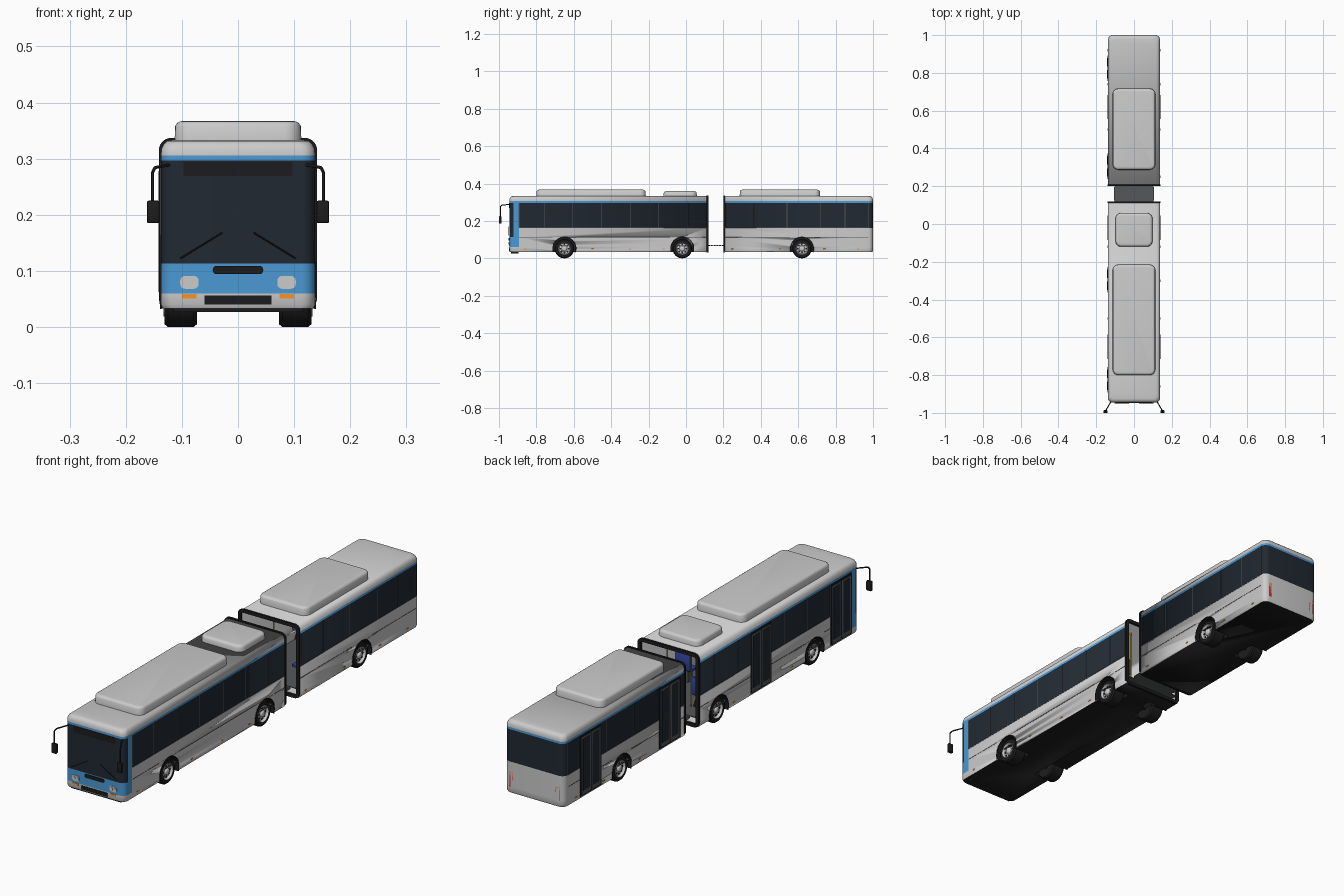
import bpy, bmesh
from math import sin, cos, pi, radians
from mathutils import Vector, Matrix

if "Cube" in bpy.data.objects:
    bpy.data.objects.remove(bpy.data.objects["Cube"])


def material(name, r, g, b):
    m = bpy.data.materials.new(name)
    m.diffuse_color = (r, g, b, 1)
    m.use_nodes = True
    m.node_tree.nodes["Principled BSDF"].inputs["Base Color"].default_value = m.diffuse_color
    return m


GREY = material("panel_grey", 0.55, 0.55, 0.55)
BLUE = material("blue", 0.07, 0.32, 0.66)
GLASS = material("glass", 0.015, 0.022, 0.032)
BLACK = material("black", 0.012, 0.012, 0.013)
WHITE = material("lining", 0.75, 0.75, 0.75)
TRIM = material("trim", 0.09, 0.095, 0.1)
SILVER = material("silver", 0.6, 0.6, 0.62)
ORANGE = material("orange", 0.9, 0.3, 0.02)
RED = material("red", 0.6, 0.03, 0.02)
SEAT = material("seat_blue", 0.03, 0.06, 0.35)
YELLOW = material("yellow", 0.8, 0.6, 0.05)


def finish(name, bm, mats, smooth=True):
    bmesh.ops.recalc_face_normals(bm, faces=bm.faces)
    me = bpy.data.meshes.new(name)
    bm.to_mesh(me)
    bm.free()
    ob = bpy.data.objects.new(name, me)
    bpy.context.collection.objects.link(ob)
    for m in mats:
        me.materials.append(m)
    if smooth:
        bpy.ops.object.select_all(action='DESELECT')
        bpy.context.view_layer.objects.active = ob
        ob.select_set(True)
        bpy.ops.object.shade_smooth_by_angle(angle=radians(38))
    return ob


def loft(name, rings, mats, wrap=True, cap0=False, cap1=False, loop=False, paint=None, skip=()):
    """Skin a list of point rings; paint(level, segment) picks a material slot."""
    bm = bmesh.new()
    vs = [[bm.verts.new(p) for p in r] for r in rings]
    n = len(rings[0])
    for j in range(len(vs) if loop else len(vs) - 1):
        a, b = vs[j], vs[(j + 1) % len(vs)]
        for i in range(n if wrap else n - 1):
            if i not in skip:
                k = (i + 1) % n
                f = bm.faces.new((a[i], a[k], b[k], b[i]))
                f.material_index = paint(j, i) if paint else 0
    if cap0:
        bm.faces.new(vs[0]).material_index = 3 if paint else 0
    if cap1:
        bm.faces.new(vs[-1])
    return finish(name, bm, mats)


def box(name, c, size, mat, bevel=0.0):
    bm = bmesh.new()
    bmesh.ops.create_cube(bm, size=1, matrix=Matrix.Translation(c) @ Matrix.Diagonal((*size, 1)))
    if bevel:
        bmesh.ops.bevel(bm, geom=bm.edges[:], offset=bevel, segments=2, affect='EDGES', profile=0.5)
    return finish(name, bm, [mat], bool(bevel))


def rod(name, a, b, r, mat, seg=12):
    a, b = Vector(a), Vector(b)
    bm = bmesh.new()
    rot = (b - a).to_track_quat('Z', 'Y').to_matrix().to_4x4()
    bmesh.ops.create_cone(bm, cap_ends=True, segments=seg, radius1=r, radius2=r, depth=(b - a).length,
                          matrix=Matrix.Translation((a + b) / 2) @ rot)
    return finish(name, bm, [mat])


def round_rect(x0, x1, y0, y1, r, n=6):
    pts = []
    for q, (cx, cy) in enumerate(((x1 - r, y1 - r), (x0 + r, y1 - r), (x0 + r, y0 + r), (x1 - r, y0 + r))):
        for k in range(n + 1):
            a = (q + k / n) * pi / 2
            pts.append((cx + r * cos(a), cy + r * sin(a)))
    return pts


def circle_x(x, y, z, r, a0=0.0, a1=2 * pi, n=40):
    return [(x, y + r * cos(a0 + (a1 - a0) * k / n), z + r * sin(a0 + (a1 - a0) * k / n)) for k in range(n)]


# Body shells: plan outline stacked along a height profile, open at the joint
LEVELS = [(0.033, 0.003), (0.04, 0), (0.06, 0), (0.113, 0), (0.163, 0), (0.297, 0), (0.306, 0),
          (0.317, 0.001), (0.326, 0.005), (0.331, 0.011), (0.333, 0.02)]
HW, N, AXLE_Z = 0.1375, 6, 0.052


def body(name, joint, end, s):
    rings = []
    for z, i in LEVELS:
        w, e, r = HW - i, end - s * i, 0.024
        left = [(-w, joint), (-w, end - s * 0.052)]
        left += [(-w + r - r * cos(k / N * pi / 2), e - s * r * (1 - sin(k / N * pi / 2))) for k in range(N + 1)]
        ring = [(w, joint)] + left + [(-x, y) for x, y in reversed(left[1:])]
        rings.append([(x, y, z) for x, y in ring])
    last = len(rings[0]) - 1

    def paint(j, i):
        side, pillar = i in (1, last), i in (2, last - 1)
        nose = s < 0 and not side
        if j == 5:
            return 1
        if j == 4 or (j == 3 and nose):
            return 1 if nose and pillar else 2
        return 1 if j == 2 and nose else 0

    ob = loft(name, rings, [GREY, BLUE, GLASS, BLACK, WHITE], cap0=True, cap1=True, paint=paint, skip=(0,))
    m = ob.modifiers.new("wall", 'SOLIDIFY')
    m.thickness, m.offset, m.material_offset, m.material_offset_rim = 0.005, -1, 4, 4
    return ob


front = body("front_body", 0.115, -0.945, -1)
rear = body("rear_body", 0.203, 1.0, 1)

# Wheels with their arches
for y, shell in ((-0.65, front), (-0.02, front), (0.62, rear)):
    for s in (-1, 1):
        cut = rod("arch_cutter", (s * 0.06, y, AXLE_Z), (s * 0.2, y, AXLE_Z), 0.061, BLACK, 48)
        cut.hide_render, cut.hide_viewport = True, True
        m = shell.modifiers.new("arch", 'BOOLEAN')
        m.object, m.operation, m.solver = cut, 'DIFFERENCE', 'EXACT'
        loft("wheel_arch", [circle_x(s * x, y, AXLE_Z, r, radians(-18), radians(205), 32) for x, r in
             ((0.06, 0.0605), (0.139, 0.0605), (0.139, 0.064), (0.136, 0.064))], [BLACK], wrap=False, cap0=True)
        loft("tyre", [circle_x(s * x, y, AXLE_Z, r) for r, x in
             ((0.03, 0.075), (0.047, 0.073), (0.052, 0.079), (0.052, 0.125), (0.047, 0.131), (0.033, 0.131))],
             [BLACK], cap0=True)
        loft("rim", [circle_x(s * x, y, AXLE_Z, r) for r, x in
             ((0.035, 0.129), (0.033, 0.133), (0.028, 0.123), (0.015, 0.125), (0.012, 0.131), (0.008, 0.133))],
             [SILVER], cap1=True)
        for k in range(8):
            c = (y + 0.022 * cos(k * pi / 4), AXLE_Z + 0.022 * sin(k * pi / 4))
            rod("rim_hole", (s * 0.121, *c), (s * 0.1255, *c), 0.0045, BLACK)
    rod("axle", (-0.08, y, AXLE_Z), (0.08, y, AXLE_Z), 0.01, BLACK)

# Roof pods
for y0, y1, w, h in ((-0.80, -0.215, 0.113, 0.367), (-0.12, 0.058, 0.098, 0.359), (0.287, 0.717, 0.113, 0.367)):
    loft("roof_pod", [[(*p, z) for p in round_rect(-w + i, w - i, y0 + i, y1 - i, 0.03 - i)] for z, i in
         ((0.332, 0), (h - 0.009, 0.001), (h - 0.004, 0.004), (h - 0.001, 0.009), (h, 0.015))], [GREY], cap1=True)

# Joint frames, turntable floor and its slats
for y0, y1 in ((0.110, 0.119), (0.2, 0.208)):
    spec = ((0, y0), (0, y1), (0.014, y1), (0.014, y0))
    loft("joint_frame", [[(x, y, z) for x, z in round_rect(-0.141 + i, 0.141 - i, 0.03 + i, 0.337 - i, 0.022 - i)]
         for i, y in spec], [BLACK], loop=True)
loft("turntable_floor", [[(*p, z) for p in round_rect(-0.106, 0.106, 0.112, 0.208, 0.02)] for z in (0.067, 0.069)],
     [TRIM], cap0=True, cap1=True)
for k in range(6):
    box("turntable_slat", (0, 0.124 + k * 0.0145, 0.0695), (0.2, 0.009, 0.002), TRIM)

# Interior floors, seats and poles
for y0, y1 in ((-0.92, 0.113), (0.205, 0.98)):
    box("cabin_floor", (0, (y0 + y1) / 2, 0.069), (0.262, y1 - y0, 0.003), TRIM)
for y in (-0.5, -0.38, -0.14, 0.02, 0.29, 0.44, 0.56, 0.7, 0.85):
    for s in (-1, 1):
        if s > 0 or y in (-0.5, -0.14, 0.02, 0.56, 0.7):
            box("seat_cushion", (s * 0.093, y, 0.125), (0.068, 0.045, 0.012), SEAT, 0.004)
            box("seat_back", (s * 0.093, y + 0.025, 0.162), (0.068, 0.01, 0.075), SEAT, 0.004)
            box("seat_base", (s * 0.093, y, 0.095), (0.03, 0.03, 0.05), TRIM)
        rod("grab_pole", (s * 0.055, y + 0.025, 0.07), (s * 0.055, y + 0.025, 0.327), 0.0025, YELLOW, 8)

# Side trim: window dividers, waist and skirt lines, marker lamps
for s in (-1, 1):
    x = s * (HW + 0.0003)
    for y in (-0.893, -0.755, -0.605, -0.45, -0.295, -0.145, 0.01, 0.215, 0.365, 0.54, 0.72, 0.85, 0.975):
        box("window_divider", (x, y, 0.23), (0.001, 0.003, 0.133), TRIM)
    for ya, yb in ((-0.892, 0.112), (0.206, 0.975)):
        box("waist_line", (x, (ya + yb) / 2, 0.163), (0.0015, yb - ya, 0.002), TRIM)
    for ya, yb in ((-0.892, -0.715), (-0.585, -0.085), (0.045, 0.112), (0.206, 0.555), (0.685, 0.975)):
        box("skirt_line", (x, (ya + yb) / 2, 0.113), (0.0012, yb - ya, 0.002), TRIM)
    for y in (-0.86, -0.5, -0.3, -0.12, 0.25, 0.5, 0.74, 0.92):
        box("marker_lamp", (x, y, 0.05), (0.003, 0.012, 0.004), ORANGE)

# Double doors on the kerb side
for yc in (-0.825, -0.295, 0.305, 0.825):
    box("door_frame", (-HW - 0.0005, yc, 0.166), (0.003, 0.136, 0.25), BLACK)
    for d in (-0.032, 0.032):
        box("door_leaf", (-HW - 0.0015, yc + d, 0.166), (0.004, 0.058, 0.24), TRIM, 0.001)
        box("door_glass", (-HW - 0.0025, yc + d, 0.17), (0.004, 0.044, 0.216), GLASS)

# Front end: display, badge panel, grille, lamps, wipers, mirrors
F = -0.945
box("destination_display", (0, F, 0.282), (0.194, 0.003, 0.026), BLACK)
loft("badge_panel", [[(p[0], y, p[1]) for p in round_rect(-0.045, 0.045, 0.094, 0.109, 0.007)]
     for y in (F, F - 0.003)], [BLACK], cap1=True)
box("bumper_grille", (0, F, 0.048), (0.12, 0.004, 0.016), BLACK)
box("front_valance", (0, -0.915, 0.031), (0.23, 0.04, 0.008), BLACK)
for s in (-1, 1):
    loft("headlamp_housing", [[(s * p[0], y, p[1]) for p in round_rect(0.07, 0.103, 0.068, 0.091, 0.009)]
         for y in (F + 0.001, F - 0.002)], [GREY], cap1=True)
    for x in (0.079, 0.094):
        rod("headlamp", (s * x, F, 0.08), (s * x, F - 0.004, 0.08), 0.007, WHITE, 20)
    box("front_indicator", (s * 0.087, F, 0.055), (0.026, 0.004, 0.008), ORANGE)
    rod("wiper", (s * 0.103, F - 0.003, 0.122), (s * 0.028, F - 0.003, 0.168), 0.0014, BLACK, 8)
    arm = [(s * 0.122, -0.94, 0.289), (s * 0.148, -0.985, 0.284), (s * 0.152, -0.993, 0.276), (s * 0.152, -0.993, 0.22)]
    for a, b in zip(arm, arm[1:]):
        rod("mirror_arm", a, b, 0.0027, BLACK)
    box("mirror", (s * 0.151, -0.993, 0.205), (0.023, 0.014, 0.04), BLACK, 0.003)

    # Rear lamp clusters
    for z, h, m in ((0.083, 0.05, RED), (0.117, 0.016, ORANGE)):
        box("rear_lamp", (s * 0.107, 0.9985, z), (0.018, 0.003, h), m, 0.001)
    box("rear_reflector", (s * 0.085, 0.9985, 0.047), (0.02, 0.003, 0.005), RED)

# Rear panel details
box("rear_plate", (0, 0.9985, 0.05), (0.07, 0.003, 0.016), WHITE)
box("rear_hatch_line", (0, 0.9985, 0.066), (0.18, 0.002, 0.0015), TRIM)
box("rear_waist_line", (0, 0.9985, 0.163), (0.22, 0.002, 0.002), TRIM)
